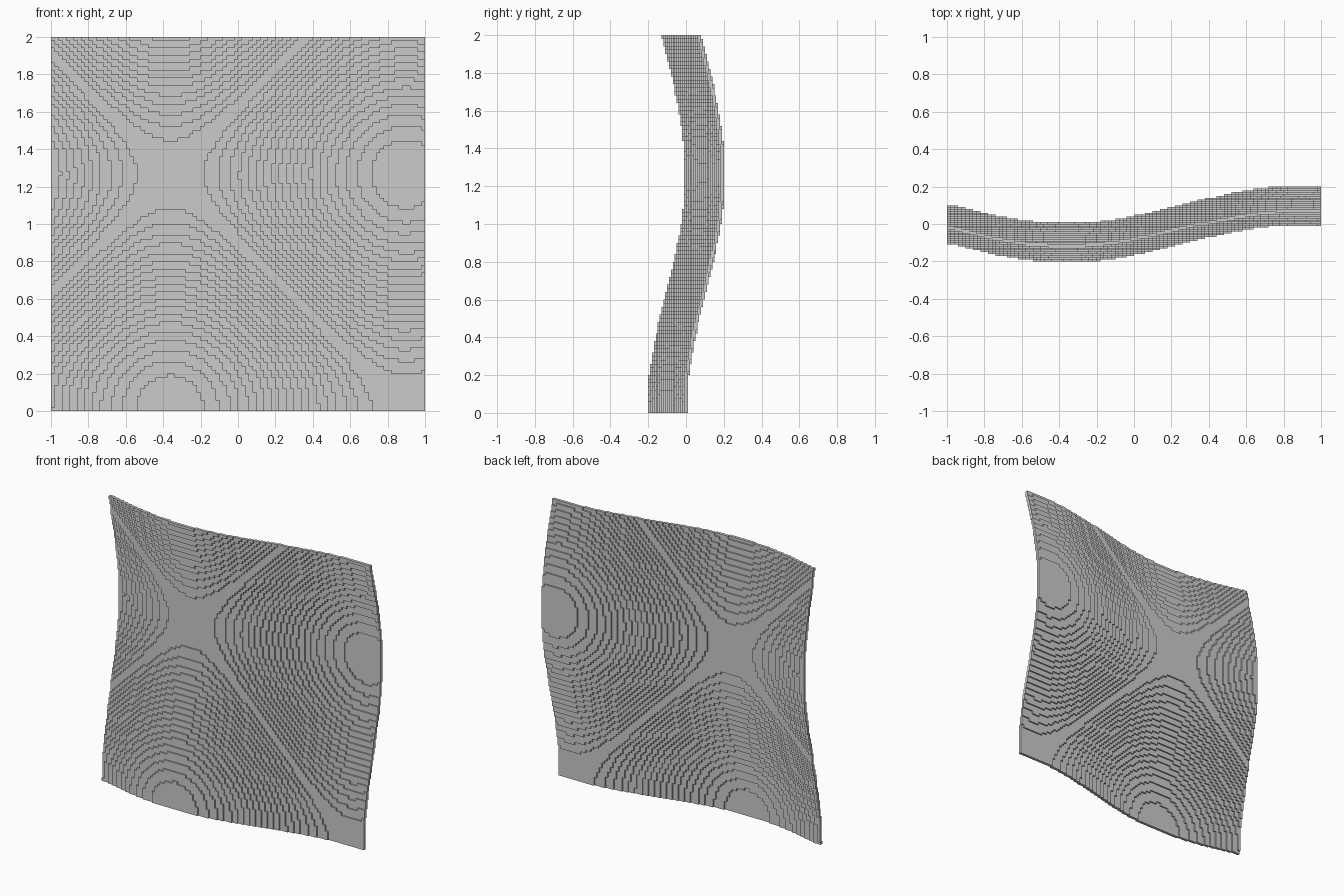
import bpy, bmesh
from math import sin, cos
from mathutils import Vector

if "Cube" in bpy.data.objects:
    bpy.data.objects.remove(bpy.data.objects["Cube"])

N = 100            # blocks per side
S = 2.0 / N        # block size
STEP = 0.01        # depth of one terrace
H = S / 2


def depth(i, k):
    """Wave depth of a block, truncated to whole terraces."""
    return -int(10 * sin(i / 20) + 10 * cos(k / 20)) * STEP


bm = bmesh.new()


def quad(points, outward):
    f = bm.faces.new([bm.verts.new(p) for p in points])
    f.normal_update()
    if f.normal.dot(Vector(outward)) < 0:
        f.normal_flip()


def wall(axis, i, k, y0, y1, sign):
    """Block side wall between depths y0 and y1, on the low side of block i, k."""
    x, z = -1 + i * S, k * S
    if axis == 'x':
        quad([(x, y0, z), (x, y1, z), (x, y1, z + S), (x, y0, z + S)], (sign, 0, 0))
    else:
        quad([(x, y0, z), (x, y1, z), (x + S, y1, z), (x + S, y0, z)], (0, 0, sign))


# front and back face of every block
for i in range(N):
    for k in range(N):
        x, z, y = -1 + i * S, k * S, depth(i, k)
        for s in (-1, 1):
            yy = y + s * H
            quad([(x, yy, z), (x + S, yy, z), (x + S, yy, z + S), (x, yy, z + S)], (0, s, 0))

# terrace steps between neighbours, and the outer rim
for axis in 'xz':
    for a in range(N + 1):
        for b in range(N):
            i, k = (a, b) if axis == 'x' else (b, a)
            pi, pk = (a - 1, b) if axis == 'x' else (b, a - 1)
            if a == 0:
                y = depth(i, k)
                wall(axis, i, k, y - H, y + H, -1)
            elif a == N:
                y = depth(pi, pk)
                wall(axis, i, k, y - H, y + H, 1)
            else:
                y, p = depth(i, k), depth(pi, pk)
                if abs(y - p) > 1e-6:
                    s = 1 if y > p else -1
                    wall(axis, i, k, p - H, y - H, s)
                    wall(axis, i, k, p + H, y + H, -s)

bmesh.ops.remove_doubles(bm, verts=bm.verts, dist=0.0005)
mesh = bpy.data.meshes.new("wavy_block_sheet")
bm.to_mesh(mesh)
bm.free()
sheet = bpy.data.objects.new("wavy_block_sheet", mesh)
bpy.context.collection.objects.link(sheet)
